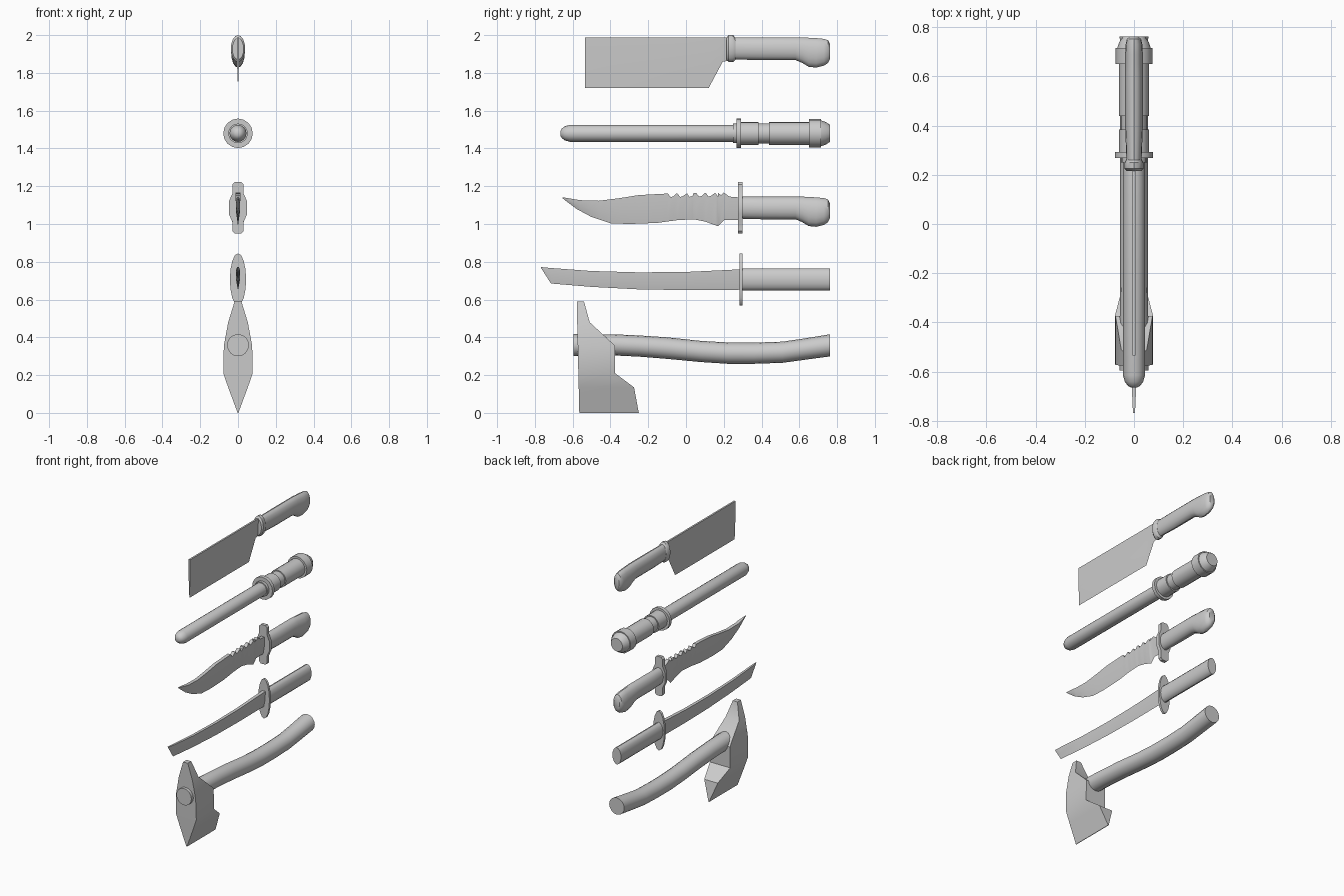
import bpy, bmesh, math


def ring(n):
    return [(math.sin(2 * math.pi * i / n), math.cos(2 * math.pi * i / n)) for i in range(n)]


ROUND = ring(16)
WEDGE = [(0, -1), (0.8, -0.1), (1, 1), (-1, 1), (-0.8, -0.1)]
BOX = [(-1, -1), (1, -1), (1, 1), (-1, 1)]


def loft(name, profile, stations, upright=False, angle=35):
    """Stations are (position, low, high, half width); runs along y, or along z if upright."""
    bm = bmesh.new()
    rings = []
    for t, lo, hi, w in stations:
        c, h = (lo + hi) / 2, (hi - lo) / 2
        rings.append([bm.verts.new((u * w, c + v * h, t) if upright else (u * w, t, c + v * h))
                      for u, v in profile])
    n = len(profile)
    for a, b in zip(rings, rings[1:]):
        for i in range(n):
            bm.faces.new((a[i], a[(i + 1) % n], b[(i + 1) % n], b[i]))
    bm.faces.new(rings[0])
    bm.faces.new(rings[-1])
    bmesh.ops.recalc_face_normals(bm, faces=bm.faces)
    me = bpy.data.meshes.new(name)
    bm.to_mesh(me)
    bm.free()
    ob = bpy.data.objects.new(name, me)
    bpy.context.collection.objects.link(ob)
    bpy.ops.object.select_all(action='DESELECT')
    ob.select_set(True)
    bpy.context.view_layer.objects.active = ob
    bpy.ops.object.shade_smooth_by_angle(angle=math.radians(angle))
    return ob


def lathe(name, z, steps):
    return loft(name, ROUND, [(y, z - r, z + r, r) for y, r in steps])


def interp(table, y):
    for (a, p), (b, q) in zip(table, table[1:]):
        if a <= y <= b:
            return p + (q - p) * (y - a) / (b - a)
    return table[-1][1]


# cleaver
loft("cleaver_blade", WEDGE, [(-.535, 1.72, 1.987, .006), (.12, 1.72, 1.987, .006),
                              (.195, 1.86, 1.987, .006), (.24, 1.865, 1.985, .006)])
loft("cleaver_bolster", ROUND, [(.215, 1.87, 1.985, .03), (.225, 1.858, 2.0, .038),
                                (.25, 1.858, 2.0, .038), (.262, 1.87, 1.985, .032)])


def pommel_handle(name, y0, z, w):
    # straight grip that hooks down at the butt
    loft(name, ROUND, [(y0, z - .057, z + .06, w * .85), (.4, z - .06, z + .06, w),
                       (.58, z - .06, z + .06, w), (.615, z - .075, z + .06, w),
                       (.65, z - .096, z + .058, w), (.69, z - .1, z + .056, w),
                       (.73, z - .09, z + .052, w * .95), (.752, z - .075, z + .045, w * .8),
                       (.762, z - .055, z + .025, w * .5)])


pommel_handle("cleaver_handle", .25, 1.928, .036)

# baton
Z = 1.48
lathe("baton_shaft", Z, [(-.665, .012), (-.658, .025), (-.642, .037), (-.615, .045),
                         (.25, .045), (.25, .052), (.27, .052)])
lathe("baton_guard", Z, [(.268, .078), (.292, .078)])
lathe("baton_grip", Z, [(.29, .061), (.385, .061), (.385, .053), (.44, .053),
                        (.44, .061), (.65, .061)])
lathe("baton_pommel", Z, [(.65, .075), (.715, .075), (.715, .068), (.74, .06), (.762, .045)])

# hunting knife, with saw teeth along the spine
low = [(-.655, 1.137), (-.58, 1.08), (-.5, 1.037), (-.4, 1.004), (-.3, 1.0), (-.15, 1.006),
       (-.05, 1.02), (.04, 1.025), (.1, 1.013), (.17, .988), (.2, 1.02), (.29, 1.022)]
high = [(-.655, 1.142), (-.56, 1.126), (-.46, 1.123), (-.35, 1.137), (-.25, 1.153),
        (-.1, 1.161), (.2, 1.166), (.23, 1.145), (.29, 1.14)]
ys = {y for y, _ in low + high}
dips = {}
for i in range(6):
    y = -.095 + i * .05
    dips.update({y: 0, y + .014: .02, y + .03: .014})
ys |= set(dips)
loft("knife_blade", WEDGE, [(y, interp(low, y), interp(high, y) - dips.get(y, 0),
                             .003 if y < -.6 else .012) for y in sorted(ys)])
half = [(.018, 1), (.03, .9), (.03, .55), (.048, .25), (.048, -.25), (.03, -.55),
        (.03, -.9), (.018, -1)]
guard = half + [(-x, z) for x, z in reversed(half)]
loft("knife_guard", guard, [(.276, .95, 1.222, 1), (.3, .95, 1.222, 1)])
pommel_handle("knife_handle", .295, 1.085, .042)

# curved sword
loft("sword_blade", WEDGE, [(-.768, .768, .772, .004), (-.715, .685, .767, .007),
                            (-.5, .667, .751, .009), (-.25, .654, .744, .01),
                            (0, .65, .746, .011), (.29, .652, .76, .012)])
loft("sword_guard", ROUND, [(.284, .568, .845, .043), (.3, .568, .845, .043)])
loft("sword_handle", ROUND, [(.298, .648, .765, .033), (.762, .648, .765, .033)])

# axe: bent shaft and a wedge shaped head
loft("axe_handle", ROUND, [(-.595, .3, .417, .058), (-.38, .304, .416, .058),
                           (-.25, .298, .41, .056), (-.1, .286, .4, .056),
                           (.08, .269, .381, .056), (.22, .26, .373, .056),
                           (.36, .26, .372, .056), (.51, .265, .377, .056),
                           (.62, .28, .393, .057), (.762, .299, .416, .058)])
loft("axe_head", BOX, [(0, -.565, -.25, .002), (.135, -.568, -.275, .052),
                       (.21, -.57, -.375, .078), (.355, -.573, -.375, .075),
                       (.48, -.576, -.51, .052), (.59, -.578, -.54, .018)], upright=True)
